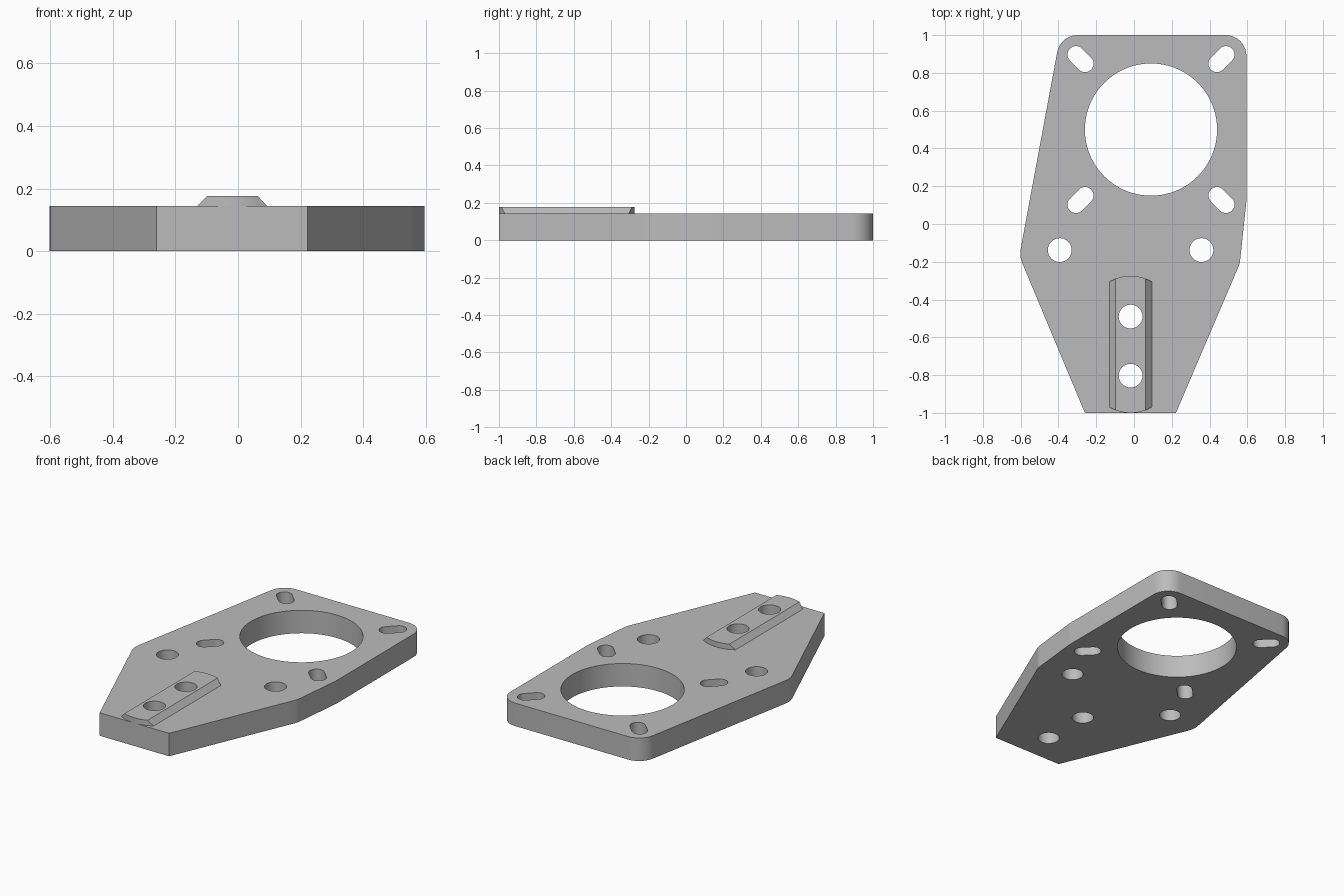
import bpy, bmesh, math
from mathutils import Vector

cube = bpy.data.objects.get("Cube")
if cube:
    bpy.data.objects.remove(cube, do_unlink=True)

PLATE_TOP, RAIL_TOP = 0.144, 0.177

grey = bpy.data.materials.new("machined grey")
grey.use_nodes = True
colour = (0.5, 0.5, 0.5, 1)
grey.diffuse_color = colour
grey.node_tree.nodes["Principled BSDF"].inputs["Base Color"].default_value = colour


def fillet(corners, steps=10):
    """Round each (x, y, radius) corner of a closed outline."""
    points = []
    for i, (x, y, r) in enumerate(corners):
        p = Vector((x, y))
        if r == 0:
            points.append(p)
            continue
        a = (Vector(corners[i - 1][:2]) - p).normalized()
        b = (Vector(corners[(i + 1) % len(corners)][:2]) - p).normalized()
        half = a.angle(b) / 2
        centre = p + (a + b).normalized() * r / math.sin(half)
        start = p + a * r / math.tan(half) - centre
        sweep = start.angle_signed(p + b * r / math.tan(half) - centre)
        for k in range(steps + 1):
            t = -sweep * k / steps
            c, s = math.cos(t), math.sin(t)
            points.append(centre + Vector((c * start.x - s * start.y,
                                           s * start.x + c * start.y)))
    return points


def finish(name, bm):
    bmesh.ops.recalc_face_normals(bm, faces=bm.faces)
    mesh = bpy.data.meshes.new(name)
    bm.to_mesh(mesh)
    bm.free()
    mesh.materials.append(grey)
    obj = bpy.data.objects.new(name, mesh)
    bpy.context.collection.objects.link(obj)
    return obj


def add_prism(bm, outline, z0, z1):
    face = bm.faces.new([bm.verts.new((p[0], p[1], z0)) for p in outline])
    top = bmesh.ops.extrude_face_region(bm, geom=[face])["geom"]
    verts = [v for v in top if isinstance(v, bmesh.types.BMVert)]
    bmesh.ops.translate(bm, verts=verts, vec=(0, 0, z1 - z0))


def slot(a, b, r, n=32):
    """Outline of a slot from a to b; a circle when they coincide."""
    a, b = Vector(a), Vector(b)
    d = b - a
    turn = math.atan2(d.y, d.x) - math.pi / 2
    points = []
    for end, first in ((b, 0), (a, math.pi)):
        for k in range(n // 2 + (d.length > 0)):
            t = turn + first + 2 * math.pi * k / n
            points.append(end + Vector((math.cos(t), math.sin(t))) * r)
    return points


# Plate with rounded corners
bm = bmesh.new()
add_prism(bm, fillet([
    (-0.26, -1, 0), (0.222, -1, 0), (0.56, -0.21, 0.11), (0.595, 0.12, 0.11),
    (0.595, 1, 0.11), (-0.39, 1, 0.11), (-0.607, -0.17, 0.14)]), 0, PLATE_TOP)
plate = finish("mounting_plate", bm)

# Bevelled rail with curved ends
bm = bmesh.new()
mid, half, flat, radius = -0.018, 0.112, 0.08, 0.224
offsets = [-half] + [flat * k / 8 for k in range(-8, 9)] + [half]
sections = []
for u in offsets:
    sag = radius - math.sqrt(radius ** 2 - u * u)
    front, back = -1 + sag, -0.275 - sag
    ring = [(front, PLATE_TOP), (back, PLATE_TOP)]
    if abs(u) < half:
        ring += [(back, RAIL_TOP), (front, RAIL_TOP)]
    sections.append([bm.verts.new((mid + u, y, z)) for y, z in ring])
for s, t in zip(sections, sections[1:]):
    if len(s) == 2:
        s = s + s[::-1]
    if len(t) == 2:
        t = t + t[::-1]
    for k in range(4):
        m = (k + 1) % 4
        loop = list(dict.fromkeys([s[k], s[m], t[m], t[k]]))
        if len(loop) > 2:
            bm.faces.new(loop)
bmesh.ops.dissolve_limit(bm, angle_limit=0.01, verts=bm.verts, edges=bm.edges)
rail = finish("locating_rail", bm)

# Cutters: large bore, bolt holes and four diagonal slots
bm = bmesh.new()
bore = Vector((0.09, 0.5))
outlines = [slot(bore, bore, 0.35, 96)]
for hole in ((-0.393, -0.138), (0.357, -0.138), (mid, -0.49), (mid, -0.803)):
    outlines.append(slot(hole, hole, 0.063))
for sx in (-1, 1):
    for sy in (-1, 1):
        d = Vector((sx, sy))
        outlines.append(slot(bore + d * 0.349, bore + d * 0.397, 0.045))
for outline in outlines:
    add_prism(bm, outline, -0.1, 0.3)
cutter = finish("hole_cutter", bm)
cutter.hide_render = True

for obj in (plate, rail):
    mod = obj.modifiers.new("holes", 'BOOLEAN')
    mod.operation = 'DIFFERENCE'
    mod.solver = 'EXACT'
    mod.object = cutter
    bpy.ops.object.select_all(action='DESELECT')
    obj.select_set(True)
    bpy.context.view_layer.objects.active = obj
    bpy.ops.object.modifier_apply(modifier=mod.name)
    bpy.ops.object.shade_smooth_by_angle(angle=math.radians(20))
bpy.data.objects.remove(cutter, do_unlink=True)
